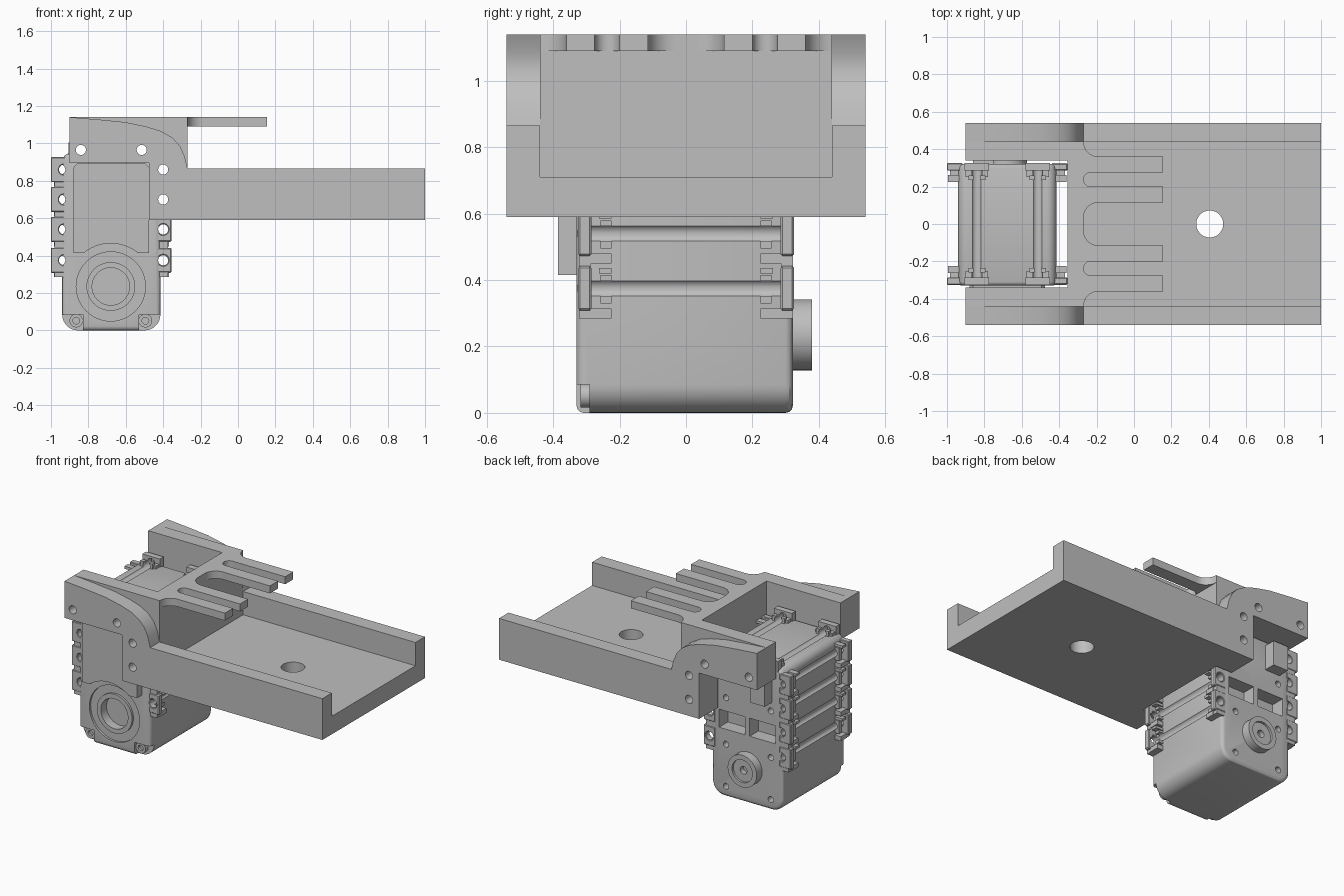
import bpy, bmesh
from math import sin, cos, pi, radians
from mathutils import Vector

if "Cube" in bpy.data.objects:
    bpy.data.objects.remove(bpy.data.objects["Cube"])

grey = bpy.data.materials.new("light_grey")
grey.use_nodes = True
colour = (0.52, 0.52, 0.52, 1)
grey.diffuse_color = colour
grey.node_tree.nodes["Principled BSDF"].inputs["Base Color"].default_value = colour


def arc(cx, cy, r, start, end, n=8):
    angles = [radians(start + (end - start) * i / n) for i in range(n + 1)]
    return [(cx + r * cos(a), cy + r * sin(a)) for a in angles]


def prism(name, points, axis, lo, hi):
    """Extrude a flat outline: (x, z) along y, (x, y) along z."""
    bm = bmesh.new()
    place = (lambda p: (p[0], lo, p[1])) if axis == "y" else (lambda p: (p[0], p[1], lo))
    face = bm.faces.new([bm.verts.new(place(p)) for p in points])
    out = bmesh.ops.extrude_face_region(bm, geom=[face])
    move = Vector((0, hi - lo, 0) if axis == "y" else (0, 0, hi - lo))
    verts = [g for g in out["geom"] if isinstance(g, bmesh.types.BMVert)]
    bmesh.ops.translate(bm, verts=verts, vec=move)
    bmesh.ops.recalc_face_normals(bm, faces=bm.faces)
    mesh = bpy.data.meshes.new(name)
    bm.to_mesh(mesh)
    bm.free()
    mesh.materials.append(grey)
    ob = bpy.data.objects.new(name, mesh)
    bpy.context.collection.objects.link(ob)
    return ob


def box(name, x, y, z):
    return prism(name, [(x[0], z[0]), (x[1], z[0]), (x[1], z[1]), (x[0], z[1])], "y", *y)


def disc(name, x, z, r, y0, y1, n=32):
    return prism(name, arc(x, z, r, 0, 360, n)[:-1], "y", y0, y1)


def apply(ob, kind, **settings):
    mod = ob.modifiers.new(kind.lower(), kind)
    for key, value in settings.items():
        setattr(mod, key, value)
    bpy.context.view_layer.objects.active = ob
    bpy.ops.object.modifier_apply(modifier=mod.name)


def cut(ob, *cutters):
    for c in cutters:
        apply(ob, "BOOLEAN", operation="DIFFERENCE", solver="EXACT", object=c)
        bpy.data.objects.remove(c)


def drill(ob, places, r=0.027, y0=-0.7, y1=0.7):
    cut(ob, *[disc("drill", x, z, r, y0, y1, 20) for x, z in places])


def rounded(x0, x1, z0, z1, low, high):
    return (arc(x0 + low, z0 + low, low, 180, 270) + arc(x1 - low, z0 + low, low, 270, 360)
            + arc(x1 - high, z1 - high, high, 0, 90) + arc(x0 + high, z1 - high, high, 90, 180))


SIDE_Z = (0.375, 0.54, 0.70, 0.86)
TOP_X = (-0.84, -0.515)
arm_holes = [(x, 0.965) for x in TOP_X] + [(-0.4, z) for z in SIDE_Z[2:]]

# Bracket: stepped inner arms and long outer walls with a swept shoulder
inner = [(-0.9, 0.895), (-0.475, 0.895), (-0.475, 0.59), (-0.27, 0.59), (-0.27, 1.14), (-0.9, 1.14)]
outer = inner[:3] + [(1, 0.59), (1, 0.865), (-0.27, 0.865), (-0.285, 0.93), (-0.31, 0.985),
                     (-0.35, 1.03), (-0.41, 1.065), (-0.49, 1.09), (-0.6, 1.113), (-0.75, 1.128),
                     (-0.9, 1.14)]
for side, s in (("left", 1), ("right", -1)):
    for part, outline, a, b in (("arm", inner, 0.34, 0.44), ("tray_wall", outer, 0.44, 0.54)):
        lo, hi = sorted((s * a, s * b))
        drill(prism(f"{side}_{part}", outline, "y", lo, hi), arm_holes)

# Tray floor with a round hole, and the cross wall
floor = box("tray_floor", (-0.3, 1), (-0.44, 0.44), (0.59, 0.71))
cut(floor, prism("floor_drill", arc(0.405, 0, 0.072, 0, 360, 40)[:-1], "z", 0.5, 0.8))
box("cross_wall", (-0.355, -0.27), (-0.44, 0.44), (0.59, 1.14))

# Comb of four fingers with rounded slots
half = arc(-0.19, 0.035, 0.08, 180, 90) + [(0.155, 0.115), (0.155, 0.2)]
half += arc(-0.232, 0.2375, 0.0375, 270, 90, 12) + [(0.155, 0.275), (0.155, 0.36)]
half += arc(-0.19, 0.44, 0.08, 270, 180) + [(-0.3, 0.44)]
# Slot ends reach back to the cross wall
half = [(-0.27 + (x + 0.2695), y) if 0.19 < y < 0.28 and x < -0.19 else (x, y) for x, y in half]
prism("finger_comb", half + [(x, -y) for x, y in reversed(half)], "z", 1.09, 1.14)

# Servo case, rounded below, softened round both ends
CX, CZ = -0.68, 0.235
case = prism("servo_case", rounded(-0.94, -0.415, 0, 0.95, 0.085, 0.05), "y", -0.33, 0.322)
apply(case, "BEVEL", width=0.022, segments=3, limit_method="ANGLE", angle_limit=radians(50))
for s in (-1, 1):
    x = CX + s * 0.24
    cut(case, box("corner_cut", (x - 0.09, x + 0.09), (-0.4, -0.29), (-0.1, 0.085)))
# Ring grooves and shaft socket on the front
groove = disc("groove", CX, CZ, 0.185, -0.4, -0.315, 48)
cut(groove, disc("boss", CX, CZ, 0.13, -0.5, 0, 48))
cut(case, groove, disc("socket", CX, CZ, 0.1, -0.4, -0.27, 48))
# Connector pockets and screw holes on the back
for x0 in (-0.885, -0.66):
    cut(case, box("pocket", (x0, x0 + 0.19), (0.23, 0.4), (0.45, 0.57)))
back_holes = [(x, z) for x in (-0.85, -0.52) for z in (0.07, 0.35, 0.66)]
drill(case, back_holes, 0.02, 0.27, 0.4)
side_holes = [(x, z) for x in (-0.95, -0.4) for z in SIDE_Z]
drill(case, side_holes + arm_holes[:2])

# Front corner screws
for x in (-0.865, -0.495):
    screw = disc("corner_screw", x, 0.052, 0.036, -0.318, -0.28, 24)
    drill(screw, [(x, 0.052)], 0.018, -0.4, -0.3)

# Raised front cover, scooped around the rings
cover = [(-0.88, 0.415), (-0.82, 0.415)] + arc(CX, CZ, 0.23, 128, 52, 14)
cover += [(-0.54, 0.415), (-0.475, 0.415), (-0.475, 0.87), (-0.495, 0.893), (-0.86, 0.893), (-0.88, 0.87)]
prism("front_cover", cover, "y", -0.385, -0.32)

# Rear horn with a ring recess
horn = disc("rear_horn", CX, CZ, 0.107, 0.3, 0.38, 40)
cut(horn, disc("recess", CX, CZ, 0.075, 0.365, 0.5, 32), disc("bore", CX, CZ, 0.025, 0.33, 0.5, 20))

# Cable plug on the back
box("cable_plug", (-0.86, -0.75), (0.31, 0.4), (0.72, 0.885))


# Mounting lugs: pierced outer plate, low rail and nut seats
def lug_row(name, s, e, centres):
    """e is the outward x direction; each lug is one clip on the case side."""
    edge = -0.94 if e < 0 else -0.415

    def part(label, depth, ya, yb, za, zb):
        xs = sorted((edge - e * 0.025, edge + e * depth))
        ob = box(f"{name}_{label}", xs, sorted((s * ya, s * yb)), (za, zb))
        drill(ob, [(edge + e * (-0.01 if e < 0 else 0.015), z) for z in centres])
        return ob

    part("rail", 0.042, 0.286, 0.322, 0.285, 0.925)
    for c in centres:
        plate = part("plate", 0.06, 0.285, 0.325, c - 0.067, c + 0.067)
        apply(plate, "BEVEL", width=0.006, segments=1)
        part("foot", 0.045, 0.225, 0.29, c - 0.09, c - 0.06)
        part("seat", 0.03, 0.225, 0.258, c - 0.045, c + 0.04)
        part("hook", 0.055, 0.225, 0.262, c + 0.045, c + 0.062)


for side, s in (("left", 1), ("right", -1)):
    lug_row(f"{side}_outer_lug", s, -1, SIDE_Z)
    lug_row(f"{side}_inner_lug", s, 1, SIDE_Z)
    for x in TOP_X:
        for label, w, ya, yb, top in (("plate", 0.065, 0.285, 0.325, 1.005),
                                      ("seat", 0.045, 0.235, 0.26, 0.985),
                                      ("clip", 0.06, 0.25, 0.29, 0.97)):
            ob = box(f"{side}_top_lug_{label}", (x - w, x + w), sorted((s * ya, s * yb)), (0.93, top))
            drill(ob, [(x, 0.965)])

# Smooth the round parts, keep edges sharp
for ob in bpy.context.collection.objects:
    ob.select_set(ob.type == "MESH" and ob.name.startswith(
        ("servo", "rear", "corner", "front", "finger", "tray", "left", "right")))
bpy.ops.object.shade_smooth_by_angle(angle=radians(30))
